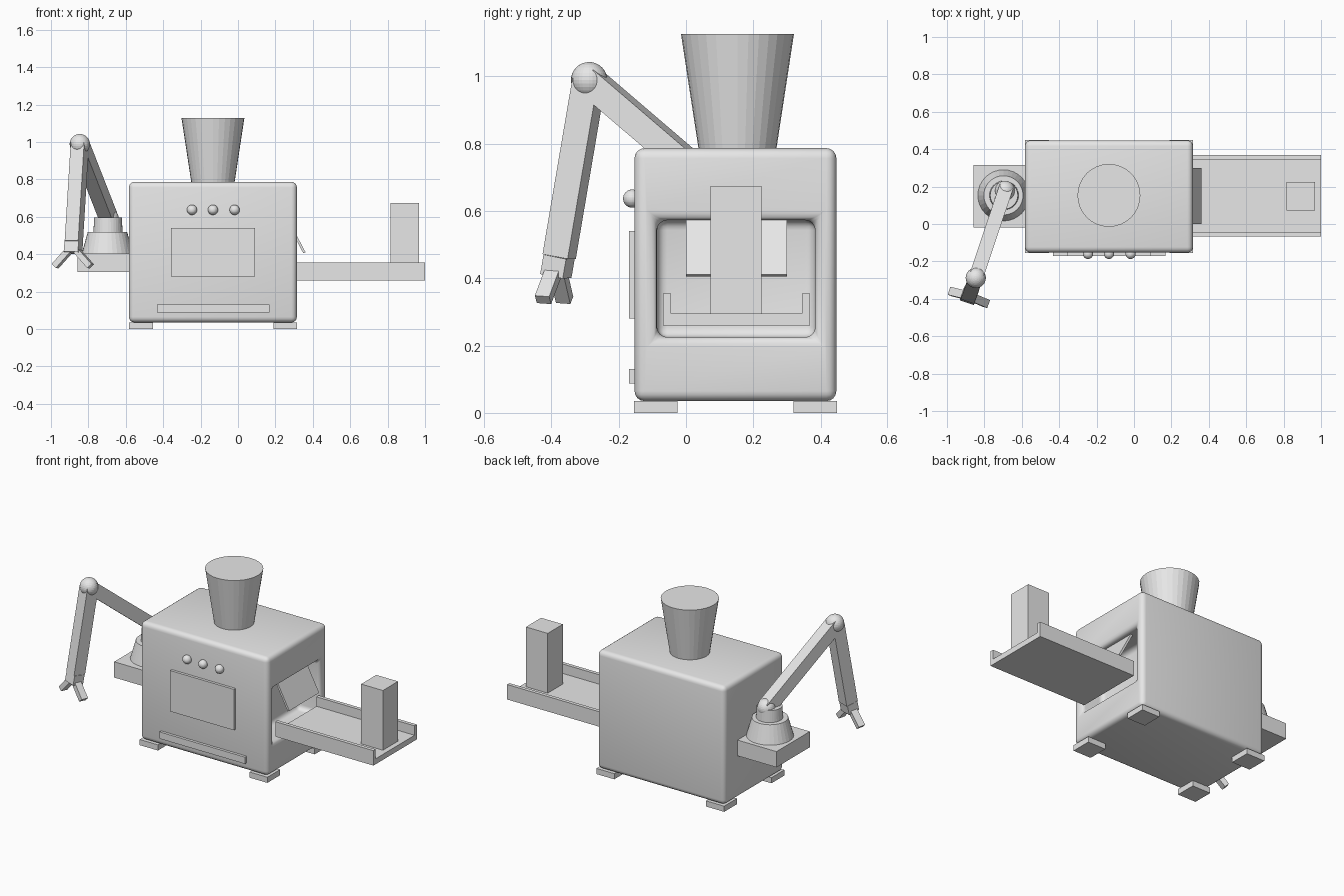
import bpy, bmesh, math
from mathutils import Vector, Matrix

if "Cube" in bpy.data.objects:
    bpy.data.objects.remove(bpy.data.objects["Cube"])

grey = bpy.data.materials.new("plain_grey")
grey.diffuse_color = (0.8, 0.8, 0.8, 1)
grey.use_nodes = True
grey.node_tree.nodes["Principled BSDF"].inputs["Base Color"].default_value = grey.diffuse_color


def finish(name, bm):
    bmesh.ops.recalc_face_normals(bm, faces=bm.faces[:])
    me = bpy.data.meshes.new(name)
    bm.to_mesh(me)
    bm.free()
    me.materials.append(grey)
    ob = bpy.data.objects.new(name, me)
    bpy.context.collection.objects.link(ob)
    return ob


def box_bm(x, y, z):
    bm = bmesh.new()
    bmesh.ops.create_cube(bm, size=1)
    for v in bm.verts:
        v.co = [r[0] if c < 0 else r[1] for c, r in zip(v.co, (x, y, z))]
    return bm


def box(name, x, y, z):
    return finish(name, box_bm(x, y, z))


def cone(name, x, y, z0, z1, r0, r1):
    bm = bmesh.new()
    bmesh.ops.create_cone(bm, cap_ends=True, segments=32, radius1=r0, radius2=r1, depth=z1 - z0,
                          matrix=Matrix.Translation((x, y, (z0 + z1) / 2)))
    return finish(name, bm)


def ball(name, c, r):
    bm = bmesh.new()
    bmesh.ops.create_uvsphere(bm, u_segments=32, v_segments=16, radius=r,
                              matrix=Matrix.Translation(c))
    return finish(name, bm)


def beam(name, a, b, side, w, t):
    """Box from a to b, w wide along side and t thick across it."""
    a, b = Vector(a), Vector(b)
    d = (b - a).normalized()
    u = (side - d * side.dot(d)).normalized()
    n = d.cross(u)
    bm = box_bm((-w / 2, w / 2), (-t / 2, t / 2), (0, (b - a).length))
    for v in bm.verts:
        v.co = a + u * v.co.x + n * v.co.y + d * v.co.z
    return finish(name, bm)


# Rounded machine body with a recessed outlet in the right side
bm = box_bm((-0.583, 0.315), (-0.153, 0.447), (0.035, 0.787))
bmesh.ops.recalc_face_normals(bm, faces=bm.faces[:])
side_face = max(bm.faces, key=lambda f: f.calc_center_median().x)
bmesh.ops.inset_individual(bm, faces=[side_face], thickness=0.05)
for v in side_face.verts:
    v.co.y = -0.086 if v.co.y < 0.147 else 0.384
    v.co.z = 0.225 if v.co.z < 0.41 else 0.573
back = bmesh.ops.extrude_discrete_faces(bm, faces=[side_face])["faces"][0]
for v in back.verts:
    v.co.x -= 0.16
bm.normal_update()
sharp = [e for e in bm.edges if e.calc_face_angle(0) > 0.5]
bmesh.ops.bevel(bm, geom=sharp, offset=0.03, segments=4, profile=0.5,
                affect='EDGES', loop_slide=False, clamp_overlap=False)
body = finish("machine_body", bm)
bpy.context.view_layer.objects.active = body
body.select_set(True)
bpy.ops.object.shade_smooth_by_angle(angle=math.radians(35))

# Feet
for i, x in enumerate([(-0.583, -0.455), (0.19, 0.315)]):
    for j, y in enumerate([(-0.155, -0.026), (0.32, 0.449)]):
        box(f"foot_{i}{j}", x, y, (0, 0.036))

# Hopper on the top
cone("hopper", -0.134, 0.153, 0.78, 1.127, 0.115, 0.168)

# Front controls
for i, x in enumerate((-0.246, -0.134, -0.018)):
    ball(f"button_{i}", (x, -0.16, 0.637), 0.027)
box("front_panel", (-0.358, 0.09), (-0.17, -0.15), (0.28, 0.54))
box("front_ledge", (-0.433, 0.168), (-0.17, -0.15), (0.087, 0.13))

# Tilted outlet flap
beam("outlet_flap", (0.268, 0.15, 0.573), (0.355, 0.15, 0.408), Vector((0, 1, 0)), 0.3, 0.013)

# Output tray with side rails and a block standing on it
box("tray_floor", (0.31, 1.0), (-0.065, 0.368), (0.26, 0.295))
box("tray_rail_front", (0.31, 1.0), (-0.068, -0.045), (0.26, 0.355))
box("tray_rail_back", (0.31, 1.0), (0.345, 0.368), (0.26, 0.355))
box("product_block", (0.815, 0.968), (0.073, 0.225), (0.294, 0.675))

# Robot arm base
box("arm_shelf", (-0.857, -0.57), (-0.02, 0.315), (0.305, 0.405))
cone("arm_turntable", -0.698, 0.153, 0.405, 0.52, 0.137, 0.105)
cone("arm_post", -0.695, 0.153, 0.515, 0.595, 0.078, 0.074)

# Arm links and joints
shoulder = Vector((-0.69, 0.178, 0.59))
elbow = Vector((-0.846, -0.288, 0.989))
wrist = Vector((-0.878, -0.377, 0.465))
hand = Vector((-0.883, -0.387, 0.407))
across = Vector((0.947, -0.321, 0))
ball("shoulder_joint", shoulder, 0.053)
ball("elbow_joint", elbow, 0.054)
beam("upper_arm", shoulder, elbow, across, 0.076, 0.08)
beam("forearm", elbow, wrist, across, 0.076, 0.08)
beam("hand", wrist, hand, across, 0.08, 0.072)

# Gripper fingers
for name, s in (("finger_left", -1), ("finger_right", 1)):
    start = hand + across * (0.022 * s) + Vector((0, 0, 0.012))
    tip = hand + across * (0.1 * s) + Vector((0, -0.006, -0.071))
    beam(name, start, tip, across, 0.032, 0.045)
